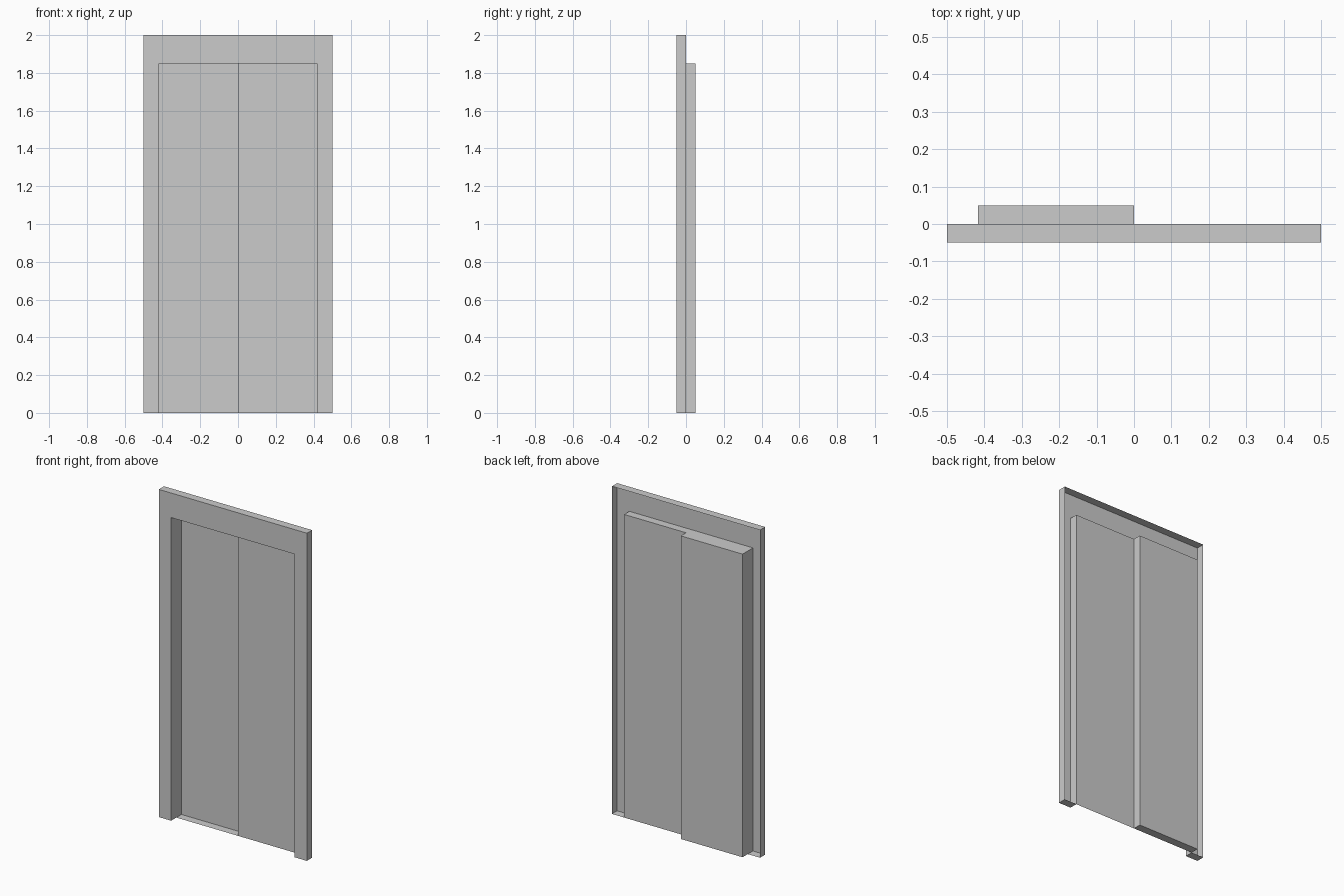
import bpy

if "Cube" in bpy.data.objects:
    bpy.data.objects.remove(bpy.data.objects["Cube"])

W, H = 0.5, 2.0       # frame half width, height
OW, OH = 0.417, 1.85  # opening half width, height
D = 0.05              # depth of one layer


def tray(name, outline, y, rim_y=None):
    """Flat face at y facing the front, with an optional rim running to rim_y."""
    n = len(outline)
    verts = [(x, y, z) for x, z in outline]
    faces = [tuple(range(n))]
    if rim_y is not None:
        verts += [(x, rim_y, z) for x, z in outline]
        for i in range(n):
            j = (i + 1) % n
            faces.append((j, i, n + i, n + j))
    mesh = bpy.data.meshes.new(name)
    mesh.from_pydata(verts, [], faces)
    obj = bpy.data.objects.new(name, mesh)
    bpy.context.collection.objects.link(obj)
    return obj


def rect(x0, x1, z0, z1):
    return [(x0, z0), (x1, z0), (x1, z1), (x0, z1)]


# Door surround: open-backed shell with outer sides and opening reveals
half = [(OW, OH), (OW, 0), (W, 0), (W, H)]
surround = half + [(-x, z) for x, z in reversed(half)]
tray("door_frame", surround, -D, 0)

# Right door leaf sits at the back of the frame
tray("right_door_panel", rect(0, OW, 0, OH), 0)

# Left door leaf is recessed one layer further, with its own rim
tray("left_door_panel", rect(-OW, 0, 0, OH), D, 0)
